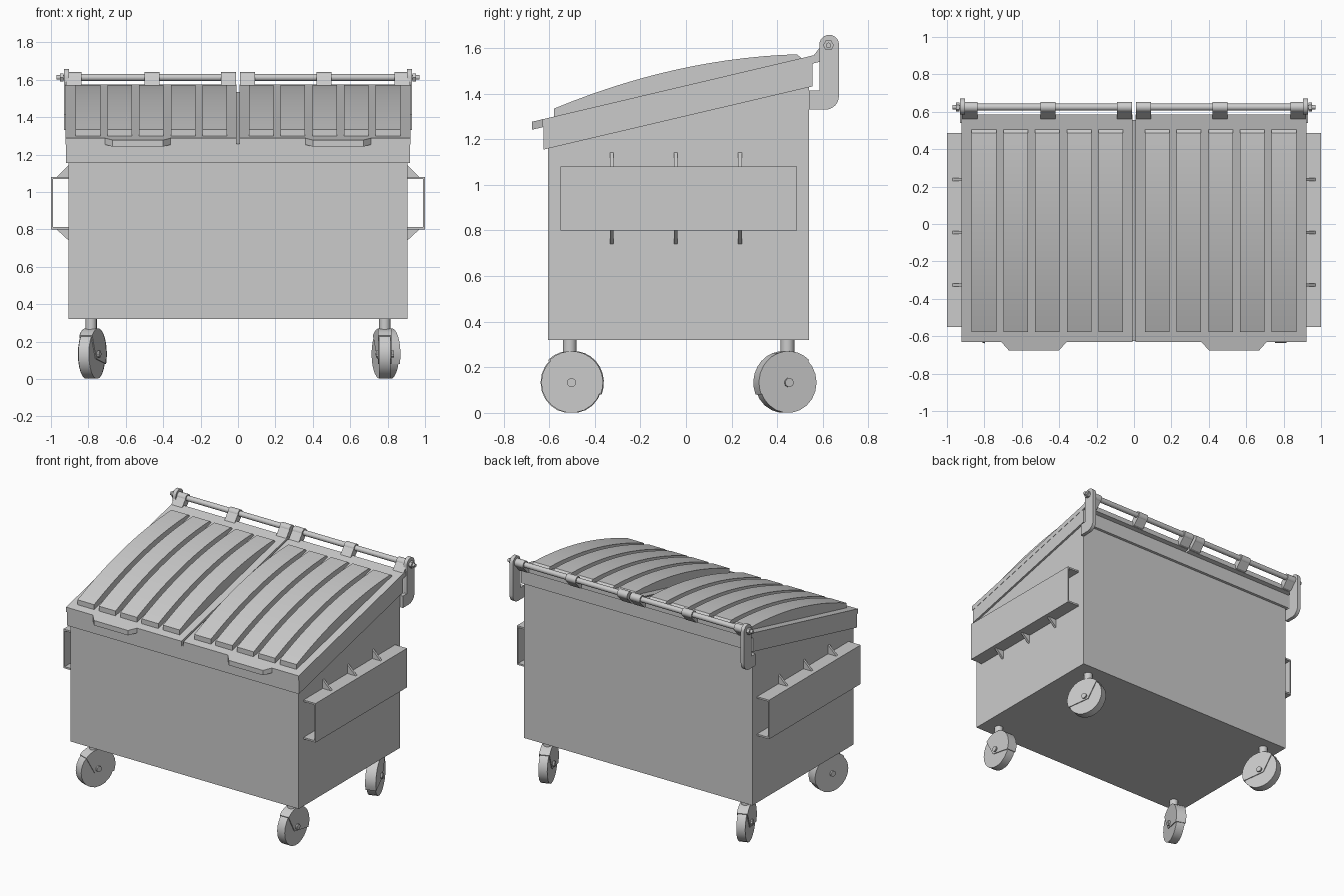
import bpy, bmesh
from math import radians, cos, sin
from mathutils import Matrix, Vector

if "Cube" in bpy.data.objects:
    bpy.data.objects.remove(bpy.data.objects["Cube"])

SLOPE = 0.236


def lid_z(y):
    """Height of the lid's top plane at depth y."""
    return 1.29 + SLOPE * (y + 0.62)


def finish(name, bm, smooth=True):
    bmesh.ops.recalc_face_normals(bm, faces=bm.faces)
    me = bpy.data.meshes.new(name)
    bm.to_mesh(me)
    bm.free()
    if smooth:
        for p in me.polygons:
            p.use_smooth = True
        me.set_sharp_from_angle(angle=radians(30))
    ob = bpy.data.objects.new(name, me)
    bpy.context.collection.objects.link(ob)
    return ob


def add_prism(bm, pts, x0, x1):
    """Extrude a (y, z) profile along x."""
    face = bm.faces.new([bm.verts.new((x0, y, z)) for y, z in pts])
    ext = bmesh.ops.extrude_face_region(bm, geom=[face])
    verts = [v for v in ext["geom"] if isinstance(v, bmesh.types.BMVert)]
    bmesh.ops.translate(bm, verts=verts, vec=(x1 - x0, 0, 0))


def add_box(bm, x0, x1, y0, y1, z0, z1):
    add_prism(bm, [(y0, z0), (y1, z0), (y1, z1), (y0, z1)], x0, x1)


def arc(cy, cz, r, a0, a1, n):
    return [(cy + r * cos(radians(a0 + (a1 - a0) * i / n)),
             cz + r * sin(radians(a0 + (a1 - a0) * i / n))) for i in range(n + 1)]


def add_rod(bm, cy, cz, r, x0, x1, n=16):
    add_prism(bm, arc(cy, cz, r, 0, 360, n)[:-1], x0, x1)


# Body with slanted top
bm = bmesh.new()
add_prism(bm, [(-.605, .32), (.54, .32), (.54, 1.46), (-.605, 1.19)], -.905, .905)
finish("body", bm, False)

# Slanted rim band round the opening
bm = bmesh.new()
add_prism(bm, [(-.625, 1.155), (.555, 1.432), (.555, 1.533), (-.625, 1.256)], -.92, .92)
finish("rim", bm, False)

HY, HZ = .625, 1.612   # hinge axis
for s, side in ((-1, "left"), (1, "right")):
    # Lid panel with front grip tab
    bm = bmesh.new()
    outline = [(.007, -.63), (.36, -.63), (.40, -.675), (.67, -.675), (.71, -.63),
               (.922, -.63), (.922, .585), (.007, .585)]
    face = bm.faces.new([bm.verts.new((s * x, y, lid_z(y))) for x, y in outline])
    ext = bmesh.ops.extrude_face_region(bm, geom=[face])
    bmesh.ops.translate(bm, vec=(0, 0, -.035),
                        verts=[v for v in ext["geom"] if isinstance(v, bmesh.types.BMVert)])
    finish(side + "_lid", bm, False)

    # Five arched ribs on the lid
    bm = bmesh.new()
    top = []
    for i in range(15):
        u = 1.065 * i / 14
        top.append((-.578 + u, 1.335 + .415 * u - .18 * u * u))
    profile = top + [(.515, lid_z(.515) - .01), (-.578, lid_z(-.578) - .01)]
    for i in range(5):
        x = .058 + .1695 * i
        add_prism(bm, profile, s * x, s * (x + .132))
    finish(side + "_lid_ribs", bm)

    # Hinge tube, pin end and nut
    bm = bmesh.new()
    add_rod(bm, HY, HZ, .019, s * .012, s * .91)
    add_rod(bm, HY, HZ, .012, s * .90, s * .97)
    add_rod(bm, HY, HZ, .024, s * .932, s * .952, 6)
    finish(side + "_hinge_rod", bm)

    # Hinge lugs joining lid to the tube
    bm = bmesh.new()
    for x, w in ((.05, .08), (.46, .08), (.878, .085)):
        a, b = s * (x - w / 2), s * (x + w / 2)
        add_rod(bm, HY, HZ, .028, a, b)
        add_prism(bm, [(.56, 1.535), (.60, 1.545), (.645, 1.595), (.615, 1.638), (.56, 1.568)], a, b)
    finish(side + "_hinge_lugs", bm)

    # Hook-shaped hinge bracket
    bm = bmesh.new()
    hook = (arc(HY + .003, 1.615, .043, 0, 180, 12) + [(.585, 1.415), (.54, 1.415), (.54, 1.33)]
            + arc(.611, 1.39, .06, -90, 0, 6))
    add_prism(bm, hook, s * .904, s * .930)
    finish(side + "_hinge_bracket", bm)

    # Fork pocket: outer plate with two flanges
    bm = bmesh.new()
    add_prism(bm, [(-.55, .80), (.487, .80), (.487, 1.08), (-.55, 1.08)], s * .99, s * 1.0)
    add_box(bm, s * .90, s * .99, -.55, .487, 1.068, 1.08)
    add_box(bm, s * .90, s * .99, -.55, .487, .80, .812)
    finish(side + "_fork_pocket", bm, False)

    # Triangular gussets above and below the pocket
    bm = bmesh.new()
    for y in (-.325, -.045, .237):
        for z0, z1 in ((1.08, 1.145), (.80, .738)):
            tri = [(.903, z0), (.97, z0), (.903, z1)]
            face = bm.faces.new([bm.verts.new((s * x, y - .008, z)) for x, z in tri])
            ext = bmesh.ops.extrude_face_region(bm, geom=[face])
            bmesh.ops.translate(bm, vec=(0, .016, 0),
                                verts=[v for v in ext["geom"] if isinstance(v, bmesh.types.BMVert)])
    finish(side + "_gussets", bm, False)


def caster(name, x, y, yaw):
    place = Matrix.Translation((x, y, 0)) @ Matrix.Rotation(radians(yaw), 4, 'Z')
    # Wheel and axle
    bm = bmesh.new()
    add_rod(bm, .008, .133, .133, -.03, .03, 22)
    add_rod(bm, .008, .133, .02, -.048, .048, 10)
    finish(name + "_wheel", bm).matrix_world = place
    # Hooded fork
    bm = bmesh.new()
    add_prism(bm, arc(.008, .133, .138, -22, 134, 12) + [(-.02, .108)], -.036, .036)
    finish(name + "_fork", bm).matrix_world = place
    # Stem
    bm = bmesh.new()
    bmesh.ops.create_cone(bm, cap_ends=True, segments=16, radius1=.03, radius2=.03, depth=.075,
                          matrix=Matrix.Translation((0, 0, .2875)))
    finish(name + "_stem", bm).matrix_world = place


caster("front_left_caster", -.785, -.51, -19)
caster("front_right_caster", .785, -.51, 0)
caster("rear_left_caster", -.785, .445, 200)
caster("rear_right_caster", .785, .445, 200)
